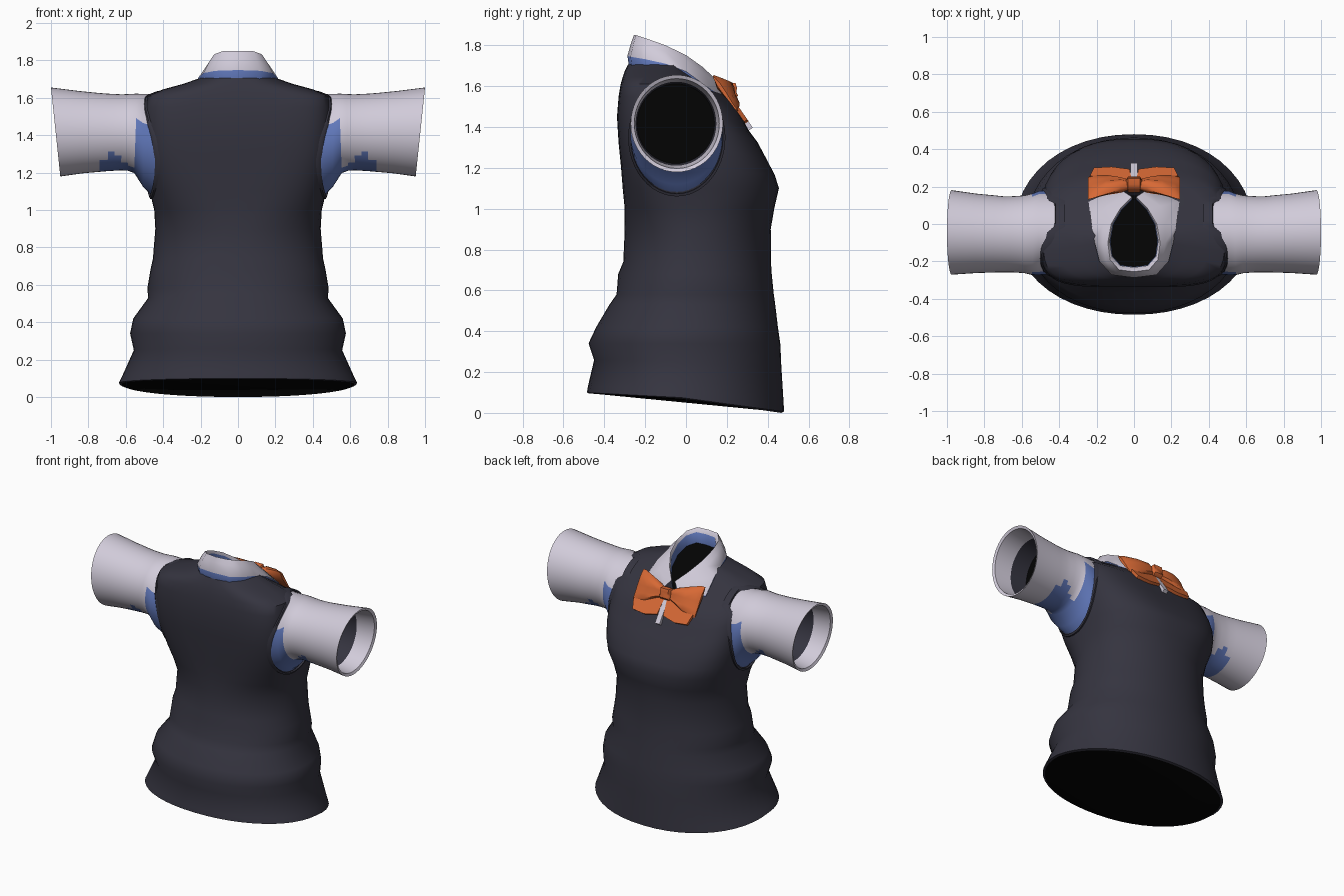
import bpy, bmesh, math
from mathutils import Vector
from mathutils.bvhtree import BVHTree

cube = bpy.data.objects.get("Cube")
if cube:
    bpy.data.objects.remove(cube)


def material(name, rgb):
    m = bpy.data.materials.new(name)
    m.use_nodes = True
    m.diffuse_color = (*rgb, 1)
    bsdf = m.node_tree.nodes["Principled BSDF"]
    bsdf.inputs["Base Color"].default_value = (*rgb, 1)
    bsdf.inputs["Roughness"].default_value = 0.8
    return m


CHARCOAL, WHITE, BLUE, ORANGE, BLACK = range(5)
MATS = [material("charcoal knit", (0.035, 0.034, 0.05)),
        material("white cloth", (0.64, 0.6, 0.7)),
        material("blue cloth", (0.12, 0.19, 0.5)),
        material("orange ribbon", (0.68, 0.14, 0.035)),
        material("black lining", (0.001, 0.001, 0.001))]


def finish(name, bm, angle=50):
    bmesh.ops.recalc_face_normals(bm, faces=bm.faces[:])
    me = bpy.data.meshes.new(name)
    bm.to_mesh(me)
    bm.free()
    for m in MATS:
        me.materials.append(m)
    ob = bpy.data.objects.new(name, me)
    bpy.context.collection.objects.link(ob)
    bpy.ops.object.select_all(action='DESELECT')
    ob.select_set(True)
    bpy.context.view_layer.objects.active = ob
    bpy.ops.object.shade_smooth_by_angle(angle=math.radians(angle))
    return ob


def loft(name, rings, pick, closed=True, cap_first=False, cap_last=False, cap=BLACK, angle=50):
    """Skin rows of points; pick(row, centre) chooses each face's colour."""
    bm = bmesh.new()
    rows = [[bm.verts.new(p) for p in r] for r in rings]
    n = len(rows[0])
    for i, (a, b) in enumerate(zip(rows, rows[1:])):
        for j in range(n if closed else n - 1):
            k = (j + 1) % n
            f = bm.faces.new((a[j], a[k], b[k], b[j]))
            f.material_index = pick(i, f.calc_center_median())
    for use, row in ((cap_first, rows[0]), (cap_last, rows[-1])):
        if use:
            bm.faces.new(row).material_index = cap
    return finish(name, bm, angle)


def clamp(t):
    return min(max(t, 0), 1)


TURNS = [math.tau * k / 48 for k in range(48)]


def vest_ring(zs, hw, yb, yf):
    """Squared oval: the hem and the chest tilt, the shoulder blades are boxy."""
    hem, chest = clamp((.35 - zs) / .28), clamp((zs - 1.1) / .45)
    boxy = clamp((zs - .9) / .4) * clamp((1.72 - zs) / .12)
    pts, cy = [], (yb + yf) / 2 - .02
    for a in TURNS:
        c, s = math.cos(a), math.sin(a)
        power = 2.1 + boxy * (.8 if s > 0 else 2.4)
        x = hw * math.copysign(abs(c) ** (2 / power), c)
        t = math.copysign(abs(s) ** (2 / power), s)
        if t > 0:
            pts.append((x, cy + t * (yf - cy), zs - t * (.07 * hem + .16 * chest)))
        else:
            pts.append((x, cy + t * (cy - yb), zs - t * .025 * hem))
    return pts


# Vest: height at the side, half width, back y, front y
VEST = [(.07, .622, -.475, .467), (.075, .637, -.485, .48), (.11, .62, -.48, .478),
        (.25, .557, -.45, .467), (.34, .577, -.477, .462), (.42, .56, -.44, .45),
        (.53, .48, -.375, .437), (.58, .485, -.34, .43), (.68, .468, -.332, .42),
        (.74, .455, -.307, .416), (.9, .442, -.3, .415), (1, .448, -.3, .432),
        (1.1, .472, -.31, .455), (1.2, .488, -.318, .435), (1.32, .5, -.33, .395),
        (1.45, .505, -.338, .35), (1.55, .5, -.33, .302), (1.61, .485, -.32, .275),
        (1.645, .4, -.31, .25), (1.675, .29, -.3, .23), (1.705, .205, -.285, .2),
        (1.65, .17, -.24, .15)]
vest = loft("vest", [vest_ring(*r) for r in VEST], lambda i, c: CHARCOAL, cap_first=True)
vest_tree = BVHTree.FromPolygons([v.co for v in vest.data.vertices],
                                 [list(p.vertices) for p in vest.data.polygons])


def vest_side(y, z):
    """Half width of the vest at a point of the armhole."""
    hit = vest_tree.ray_cast(Vector((2, y, z)), Vector((-1, 0, 0)))[0]
    return min(max(hit.x, .41), .51) if hit else .47


# Armhole trim hugs the vest: offset from its side, y radius, z radius
ARMHOLE = [(-.04, .238, .288), (.01, .238, .288), (.012, .226, .275), (-.005, .224, .272)]
# Sleeves: x at top, x at bottom, centre y, centre z, y radius, z radius
SLEEVE = [(.51, .505, -.048, 1.37, .225, .25),
          (.54, .555, -.055, 1.41, .217, .212),
          (.58, .59, -.055, 1.415, .208, .205),
          (.62, .625, -.055, 1.415, .205, .203),
          (.66, .66, -.055, 1.415, .203, .205),
          (.7, .695, -.055, 1.415, .203, .207),
          (.75, .74, -.053, 1.415, .206, .211),
          (.85, .83, -.05, 1.416, .212, .22),
          (1, .95, -.045, 1.417, .226, .238),
          (.992, .942, -.045, 1.417, .208, .22),
          (.85, .83, -.05, 1.416, .197, .205),
          (.72, .71, -.05, 1.416, .19, .195)]


def sleeve_colour(i, c):
    if i < 3 or i == 14:
        return CHARCOAL
    if i < 5:
        return BLUE if c.z < 1.47 else WHITE
    fold = 1.235 + .09 * clamp(1 - abs(abs(c.x) - .67) / .09)
    return BLUE if i < 11 and abs(c.x) < .76 and c.z < fold else WHITE


for side, label in ((1, "left"), (-1, "right")):
    rings = []
    for off, ry, rz in ARMHOLE:
        loop = [(-.045 + ry * math.cos(a), 1.348 + rz * math.sin(a)) for a in TURNS]
        rings.append([(side * (vest_side(y, z) + off), y, z) for y, z in loop])
    for xt, xb, cy, cz, ry, rz in SLEEVE:
        rings.append([(side * ((xt + xb) / 2 + math.sin(a) * (xt - xb) / 2),
                       cy + ry * math.cos(a), cz + rz * math.sin(a)) for a in TURNS])
    loft(label + "_sleeve", rings, sleeve_colour, cap_last=True)


# Collar: fold line and outer edge from centre back to front
FOLD = [(0, -.255, 1.85), (.08, -.245, 1.85), (.128, -.19, 1.832), (.14, -.1, 1.8),
        (.122, 0, 1.752), (.075, .08, 1.695), (.012, .145, 1.635)]
EDGE = [(0, -.287, 1.748), (.12, -.272, 1.744), (.185, -.2, 1.732), (.21, -.1, 1.71),
        (.228, 0, 1.672), (.243, .12, 1.585), (.08, .19, 1.545)]


def mirrored(half):
    return [(-x, y, z) for x, y, z in half[:0:-1]] + list(half)


inner = [(x * .9, y * .9, z - .1) for x, y, z in FOLD]
lip = [(x * .92, y * .92 + .003, z - .025) for x, y, z in FOLD]
middle = [tuple(Vector(a) * .6 + Vector(b) * .4 + Vector((0, 0, .006)))
          for a, b in zip(FOLD, EDGE)]
under = [(x * .95, y * .97, z - .055) for x, y, z in EDGE]
loft("collar", [mirrored(r) for r in (inner, lip, FOLD, middle, EDGE, under)],
     lambda i, c: BLUE if i in (0, 4) else WHITE, closed=False, angle=60)

# Dark lining seen down the neck
bm = bmesh.new()
bm.faces.new([bm.verts.new(p) for p in mirrored(inner)]).material_index = BLACK
finish("neck_lining", bm)

# Bow lies on the sloping chest: u across, v down the slope, w outwards
DOWN, OUT = Vector((0, .57, -.82)), Vector((0, .82, .57))
BOW_TOP = Vector((0, .135, 1.64))


def on_chest(u, v, w):
    return BOW_TOP + Vector((u, 0, 0)) + DOWN * v + OUT * w


def ribbon(name, sections, side=1):
    """Puffy ribbon skinned along u, v_low, v_high, half thickness, lift."""
    rings = []
    for u, v0, v1, t, lift in sections:
        mid, h = (v0 + v1) / 2, (v1 - v0) / 2
        rings.append([on_chest(side * u, mid + h * math.cos(a),
                               lift + t * math.sin(a) * (1 + .35 * math.cos(3 * a)))
                      for a in TURNS[::4]])
    loft(name, rings, lambda i, c: ORANGE, cap_first=True, cap_last=True, cap=ORANGE)


for side, label in ((1, "left"), (-1, "right")):
    ribbon(label + "_bow_loop", [(.02, .07, .13, .018, .025), (.07, .045, .15, .032, .025),
                                 (.15, .015, .185, .03, .02), (.22, -.01, .205, .02, .01),
                                 (.246, -.01, .2, .008, .002)], side)
    # Flat tail spreading outwards with a slanted end
    bm = bmesh.new()
    outline = [(.006, .1), (.08, .1), (.235, .19), (.215, .262), (.12, .272), (.024, .25)]
    lower = [bm.verts.new(on_chest(side * u, v, 0)) for u, v in outline]
    upper = [bm.verts.new(on_chest(side * u, v, .02)) for u, v in outline]
    bm.faces.new(lower)
    bm.faces.new(upper)
    for k in range(len(outline)):
        m = (k + 1) % len(outline)
        bm.faces.new((lower[k], lower[m], upper[m], upper[k]))
    for f in bm.faces:
        f.material_index = ORANGE
    finish(label + "_bow_tail", bm, 30)

ribbon("bow_knot", [(-.042, .075, .13, .02, .03), (-.032, .06, .145, .038, .03),
                    (.032, .06, .145, .038, .03), (.042, .075, .13, .02, .03)])

# Shirt placket showing between the tails
bm = bmesh.new()
bmesh.ops.create_cube(bm, size=1)
for v in bm.verts:
    v.co = on_chest(v.co.x * .036, .215 + v.co.y * .19, .004 + v.co.z * .03)
for f in bm.faces:
    f.material_index = WHITE
finish("placket", bm, 30)
